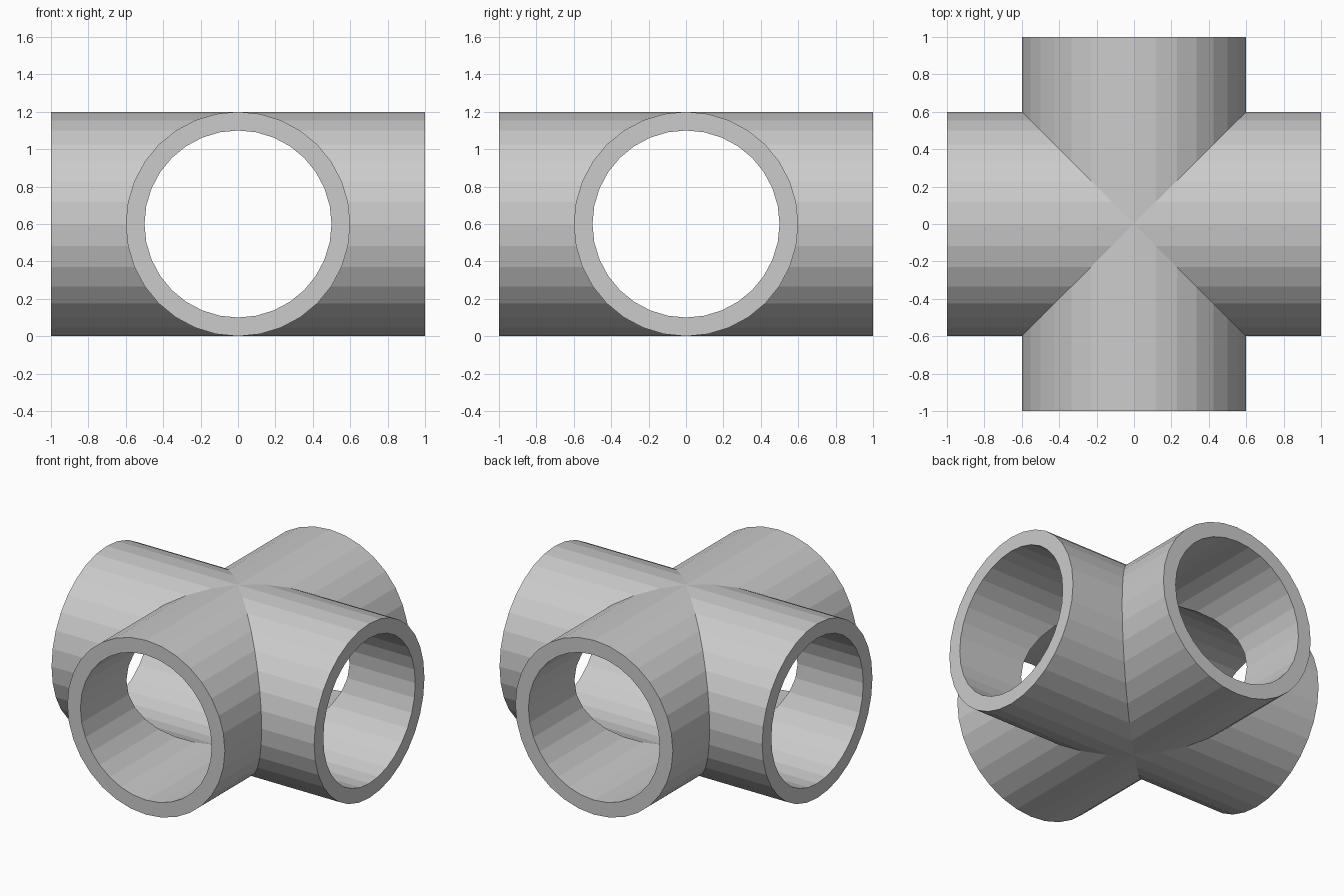
import bpy, bmesh
from math import sin, cos, pi
from mathutils import Matrix

cube = bpy.data.objects.get("Cube")
if cube:
    bpy.data.objects.remove(cube, do_unlink=True)

SIDES, OUTER, INNER, REACH = 32, 0.6, 0.5, 1.0

grey = bpy.data.materials.new("light_grey")
grey.use_nodes = True
colour = (0.6, 0.6, 0.6, 1)
grey.diffuse_color = colour
grey.node_tree.nodes["Principled BSDF"].inputs["Base Color"].default_value = colour


def ring(bm, turn, radius, mitred):
    """One circle of an arm, at its open end or cut along the diagonal joint."""
    verts = []
    for i in range(SIDES):
        a = 2 * pi * i / SIDES
        y, z = radius * sin(a), OUTER + radius * cos(a)
        x = abs(y) if mitred else REACH
        verts.append(bm.verts.new(turn @ Matrix.Translation((x, y, z)).translation))
    return verts


def bridge(bm, a, b):
    for i in range(SIDES):
        j = (i + 1) % SIDES
        bm.faces.new((a[i], a[j], b[j], b[i]))


# Four hollow arms: outer wall, end rim and bore, welded at the mitres
bm = bmesh.new()
for k in range(4):
    turn = Matrix.Rotation(k * pi / 2, 4, "Z")
    rings = [ring(bm, turn, OUTER, True), ring(bm, turn, OUTER, False),
             ring(bm, turn, INNER, False), ring(bm, turn, INNER, True)]
    for a, b in zip(rings, rings[1:]):
        bridge(bm, a, b)
bmesh.ops.remove_doubles(bm, verts=bm.verts, dist=0.0001)
bmesh.ops.recalc_face_normals(bm, faces=bm.faces)

mesh = bpy.data.meshes.new("pipe_cross")
bm.to_mesh(mesh)
bm.free()
mesh.materials.append(grey)
pipe = bpy.data.objects.new("pipe_cross", mesh)
bpy.context.collection.objects.link(pipe)
